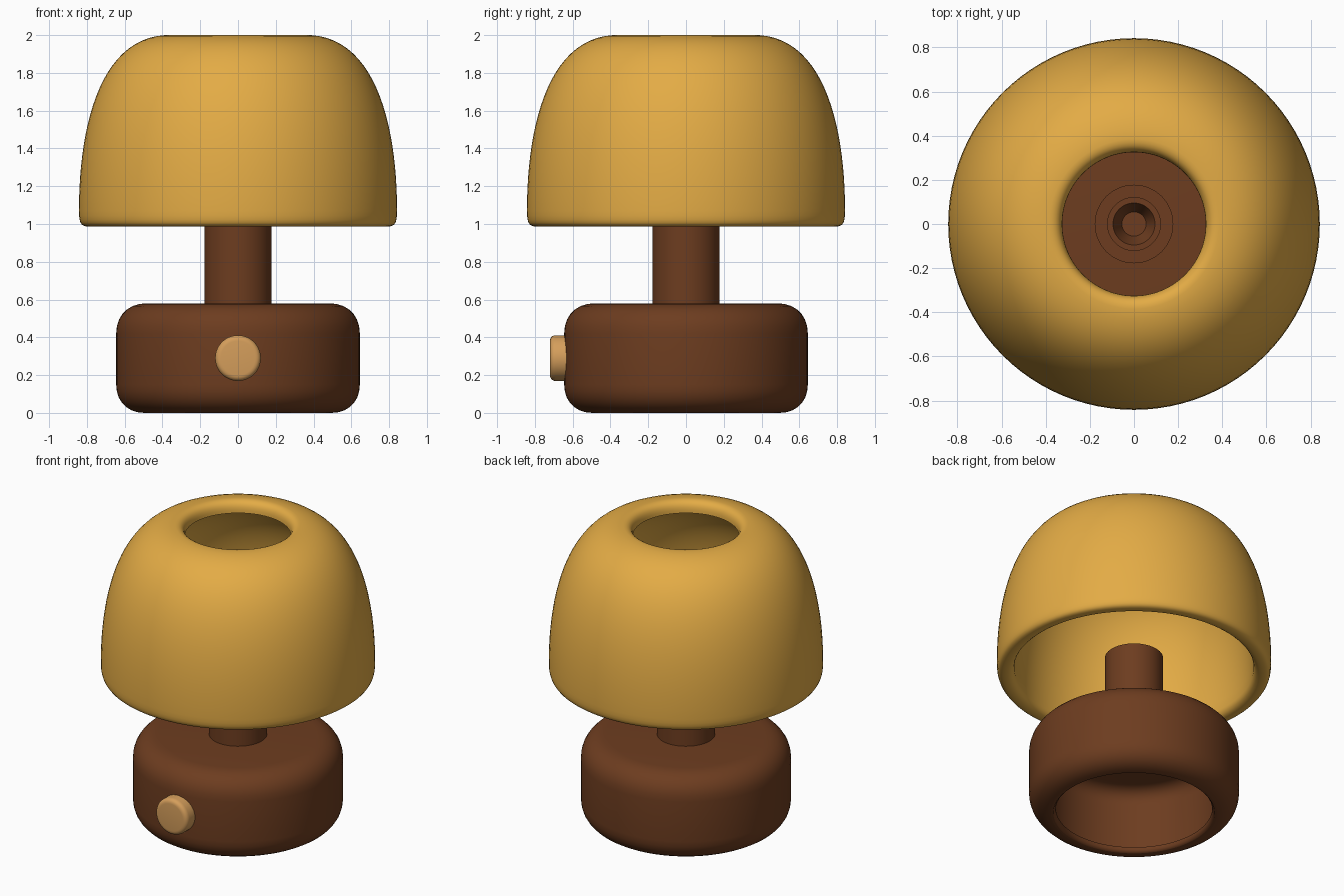
import bpy, bmesh, math
from mathutils import Vector
from mathutils.geometry import interpolate_bezier

cube = bpy.data.objects.get("Cube")
if cube:
    bpy.data.objects.remove(cube, do_unlink=True)


def material(name, rgb):
    m = bpy.data.materials.new(name)
    m.use_nodes = True
    m.diffuse_color = (*rgb, 1)
    m.node_tree.nodes["Principled BSDF"].inputs["Base Color"].default_value = (*rgb, 1)
    return m


ochre = material("ochre yellow", (0.77, 0.41, 0.06))
brown = material("dark brown", (0.153, 0.046, 0.014))
tan = material("light tan", (0.66, 0.34, 0.105))


def bezier(a, b, c, d, count=24):
    """Curve through the half profile, from a to d."""
    pts = interpolate_bezier(*[Vector((*p, 0)) for p in (a, b, c, d)], count)
    return [(p.x, p.y) for p in pts]


def rounded(corners, count=8):
    """Half profile from (radius, height, fillet) corners."""
    out = []
    for i, (x, z, fillet) in enumerate(corners):
        p = Vector((x, z))
        if not fillet:
            out.append((x, z))
            continue
        a = p + (Vector(corners[i - 1][:2]) - p).normalized() * fillet
        b = p + (Vector(corners[i + 1][:2]) - p).normalized() * fillet
        out += bezier(a, a.lerp(p, 0.6), b.lerp(p, 0.6), b, count)
    return out


def lathe(name, profile, mat, closed=False, steps=96):
    """Turn a half profile around the z axis."""
    bm = bmesh.new()
    verts = [bm.verts.new((x, 0, z)) for x, z in profile]
    pairs = list(zip(verts, verts[1:])) + ([(verts[-1], verts[0])] if closed else [])
    edges = [bm.edges.new(pair) for pair in pairs]
    bmesh.ops.spin(bm, geom=verts + edges, cent=(0, 0, 0), axis=(0, 0, 1),
                   angle=math.tau, steps=steps, use_duplicate=False)
    bmesh.ops.remove_doubles(bm, verts=bm.verts, dist=0.0005)
    bmesh.ops.recalc_face_normals(bm, faces=bm.faces)
    mesh = bpy.data.meshes.new(name)
    bm.to_mesh(mesh)
    bm.free()
    mesh.materials.append(mat)
    obj = bpy.data.objects.new(name, mesh)
    bpy.context.collection.objects.link(obj)
    bpy.ops.object.select_all(action="DESELECT")
    obj.select_set(True)
    bpy.context.view_layer.objects.active = obj
    bpy.ops.object.shade_smooth_by_angle(angle=math.radians(40))
    return obj


# Thick dome shade, open at the top and bottom
outer = bezier((0.842, 1.07), (0.842, 1.52), (0.73, 1.98), (0.385, 2.0))
lip = bezier((0.385, 2.0), (0.345, 2.0), (0.325, 1.975), (0.325, 1.925), 8)
inner = bezier((0.325, 1.925), (0.64, 1.87), (0.735, 1.5), (0.735, 1.03))
rim = bezier((0.735, 1.03), (0.74, 1.0), (0.76, 0.987), (0.79, 0.987), 6)
corner = bezier((0.79, 0.987), (0.83, 0.987), (0.842, 1.0), (0.842, 1.07), 8)
lathe("shade", outer + lip[1:] + inner[1:] + rim[1:] + corner[1:-1], ochre, closed=True)

# Round base, hollow underneath with a lip around the opening
lathe("base", rounded([(0, 0.58, 0), (0.645, 0.58, 0.16), (0.645, 0, 0.15),
                       (0.48, 0, 0.03), (0.48, 0.035, 0), (0.53, 0.06, 0),
                       (0.53, 0.46, 0.1), (0, 0.46, 0)]), brown)

# Stem with a stepped socket in its top
lathe("stem", [(0, 0.56), (0.178, 0.56), (0.178, 1.1), (0.12, 1.1), (0.12, 1.08),
               (0.095, 1.08), (0.055, 0.98), (0, 0.98)], brown, steps=64)

# Round button on the front
button = lathe("button", rounded([(0, 0, 0), (0.121, 0, 0), (0.121, 0.14, 0.03),
                                  (0, 0.14, 0)], 6), tan, steps=48)
button.rotation_euler.x = math.pi / 2
button.location = (0, -0.58, 0.29)
